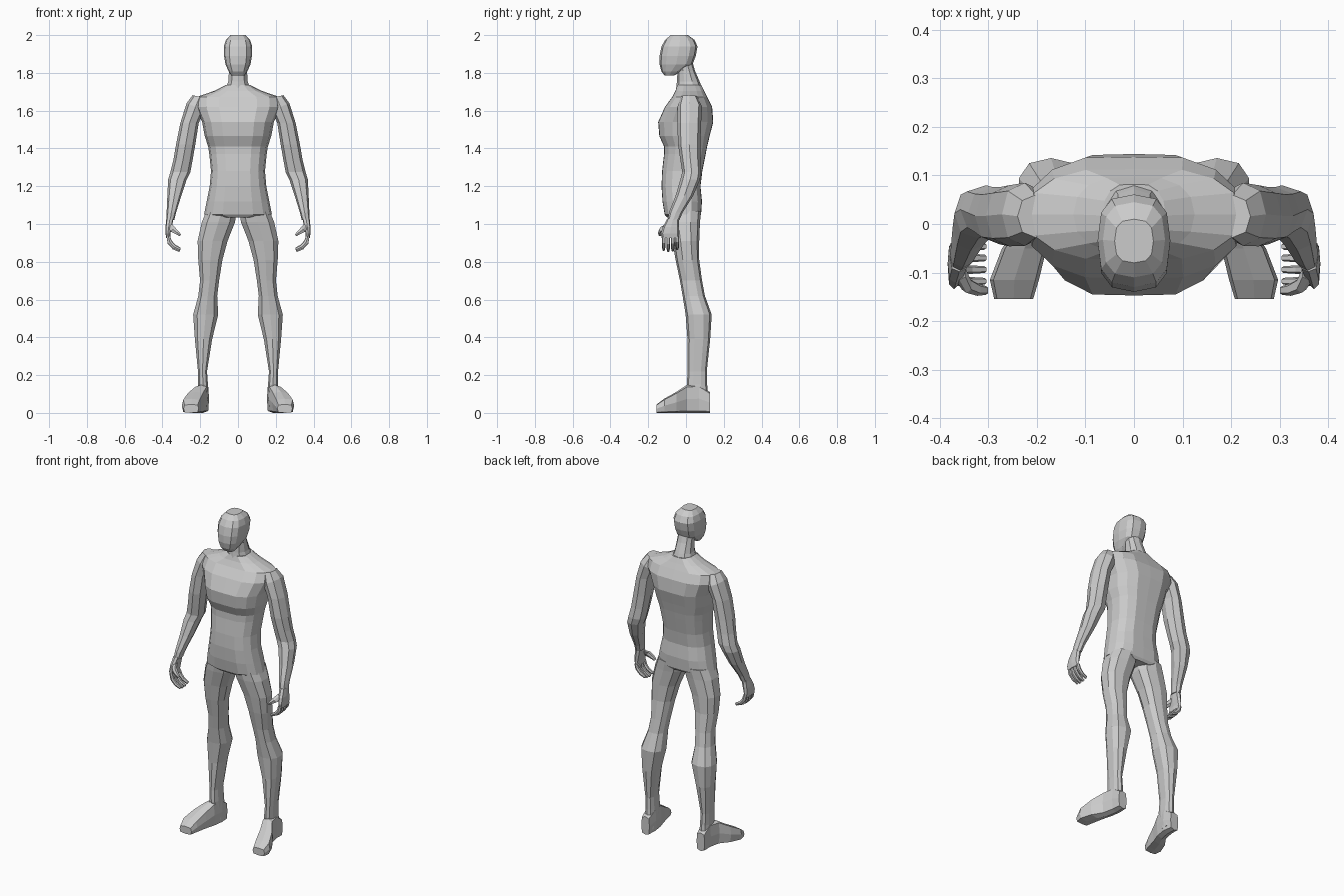
import bpy, bmesh
from math import sin, cos, pi, copysign


def loft(name, rows, sides=10, power=2.4, mirror=False, vertical=False, groove=0.0):
    """Skin rounded cross-sections. Row: x0, x1, y0, y1, z at x0 [, z at x1].
    vertical=True swaps y and z so that sections stand upright along y."""
    bm = bmesh.new()
    rings = []
    for r in rows:
        x0, x1, y0, y1, z0 = r[:5]
        z1 = r[5] if len(r) > 5 else z0
        ring = []
        for i in range(sides):
            a = 2 * pi * i / sides - pi / 2
            c, s = cos(a), sin(a)
            u = copysign(abs(c) ** (2 / power), c) if abs(c) > 1e-6 else 0
            v = copysign(abs(s) ** (2 / power), s) if abs(s) > 1e-6 else 0
            if u == 0:
                v *= 1 - groove
            x = (x0 + x1) / 2 + u * (x1 - x0) / 2
            y = (y0 + y1) / 2 + v * (y1 - y0) / 2
            z = z0 + (z1 - z0) * (u + 1) / 2
            ring.append(bm.verts.new((x, z, y) if vertical else (x, y, z)))
        rings.append(ring)
    for a, b in zip(rings, rings[1:]):
        for i in range(sides):
            j = (i + 1) % sides
            bm.faces.new((a[i], a[j], b[j], b[i]))
    bm.faces.new(rings[0])
    bm.faces.new(rings[-1])
    bmesh.ops.recalc_face_normals(bm, faces=bm.faces)
    mesh = bpy.data.meshes.new(name)
    bm.to_mesh(mesh)
    bm.free()
    ob = bpy.data.objects.new(name, mesh)
    bpy.context.collection.objects.link(ob)
    if mirror:
        m = ob.modifiers.new("mirror", 'MIRROR')
        m.use_axis[0] = True
        m.use_mirror_merge = False
    return ob


def centred(rows):
    """Rows of half-width, y0, y1, z for parts on the centre line."""
    return [(-w, w, y0, y1, z) for w, y0, y1, z in rows]


# Head
loft("head", centred([
    (.034, -.112, -.065, 1.785), (.050, -.130, -.025, 1.808),
    (.066, -.140, .035, 1.845), (.074, -.140, .052, 1.89),
    (.075, -.130, .061, 1.94), (.064, -.110, .045, 1.975),
    (.040, -.080, .010, 2.0)]), sides=12, power=2.8)

# Neck
loft("neck", centred([
    (.075, -.055, .095, 1.69), (.054, -.048, .072, 1.755),
    (.050, -.045, .048, 1.81), (.048, -.06, .034, 1.86)]), sides=10, power=2.2)

# Torso with pelvis
loft("torso", centred([
    (.10, -.105, .075, 1.035), (.180, -.118, .085, 1.05),
    (.166, -.130, .090, 1.12), (.150, -.135, .082, 1.20),
    (.143, -.132, .092, 1.28), (.152, -.122, .110, 1.37),
    (.158, -.122, .118, 1.41), (.176, -.148, .132, 1.465),
    (.190, -.155, .152, 1.54), (.225, -.118, .145, 1.62),
    (.220, -.078, .118, 1.672), (.125, -.06, .10, 1.705),
    (.065, -.05, .085, 1.735)]), sides=16, power=2.4, groove=.05)

# Legs
loft("leg", [
    (.155, .215, .03, .122, .03), (.158, .212, .005, .112, .15),
    (.163, .213, .008, .110, .22), (.135, .230, .008, .128, .39),
    (.102, .240, -.002, .136, .52), (.108, .212, -.018, .100, .62),
    (.098, .203, -.032, .085, .70), (.080, .213, -.055, .070, .81),
    (.052, .217, -.072, .070, .91), (.012, .195, -.092, .074, 1.01),
    (.004, .170, -.10, .08, 1.07)], sides=10, power=2.5, mirror=True)

# Feet, upright sections from heel to toe
loft("foot", [
    (.160, .215, 0, .11, .126), (.153, .218, 0, .15, .07),
    (.162, .232, 0, .148, .005), (.180, .272, 0, .112, -.05),
    (.196, .297, 0, .075, -.115), (.208, .288, 0, .045, -.155)],
    sides=8, power=4.5, mirror=True, vertical=True)

# Arms
loft("arm", [
    (.165, .240, -.028, .060, 1.665, 1.682), (.178, .272, -.045, .085, 1.60, 1.64),
    (.208, .305, -.046, .080, 1.535), (.226, .328, -.042, .076, 1.42),
    (.240, .342, -.030, .076, 1.34), (.252, .358, -.020, .080, 1.275),
    (.272, .370, -.030, .074, 1.235), (.300, .374, -.055, .038, 1.15),
    (.328, .378, -.090, -.018, 1.06), (.338, .380, -.098, -.035, 1.02)],
    sides=8, power=2.3, mirror=True)

# Palms
loft("palm", [
    (.341, .379, -.098, -.038, 1.03), (.350, .384, -.122, -.037, .985),
    (.358, .384, -.134, -.036, .95), (.356, .380, -.128, -.036, .925)],
    sides=8, power=3, mirror=True)

# Fingers curling inwards
for i in range(4):
    y = -.118 + i * .024
    drop = (.004, -.002, 0, .008)[i]
    loft("finger", [
        (.358, .380, y - .010, y + .010, .935),
        (.350, .373, y - .010, y + .010, .905 + drop, .895 + drop),
        (.332, .346, y - .009, y + .009, .885 + drop, .867 + drop),
        (.304, .312, y - .007, y + .007, .868 + drop, .853 + drop)],
        sides=6, power=2.5, mirror=True)

# Thumbs
loft("thumb", [
    (.346, .374, -.115, -.085, 1.00, .985), (.334, .356, -.142, -.110, .985, .958),
    (.316, .330, -.148, -.122, .965, .945), (.300, .310, -.146, -.128, .945, .935)],
    sides=6, power=2.5, mirror=True)
